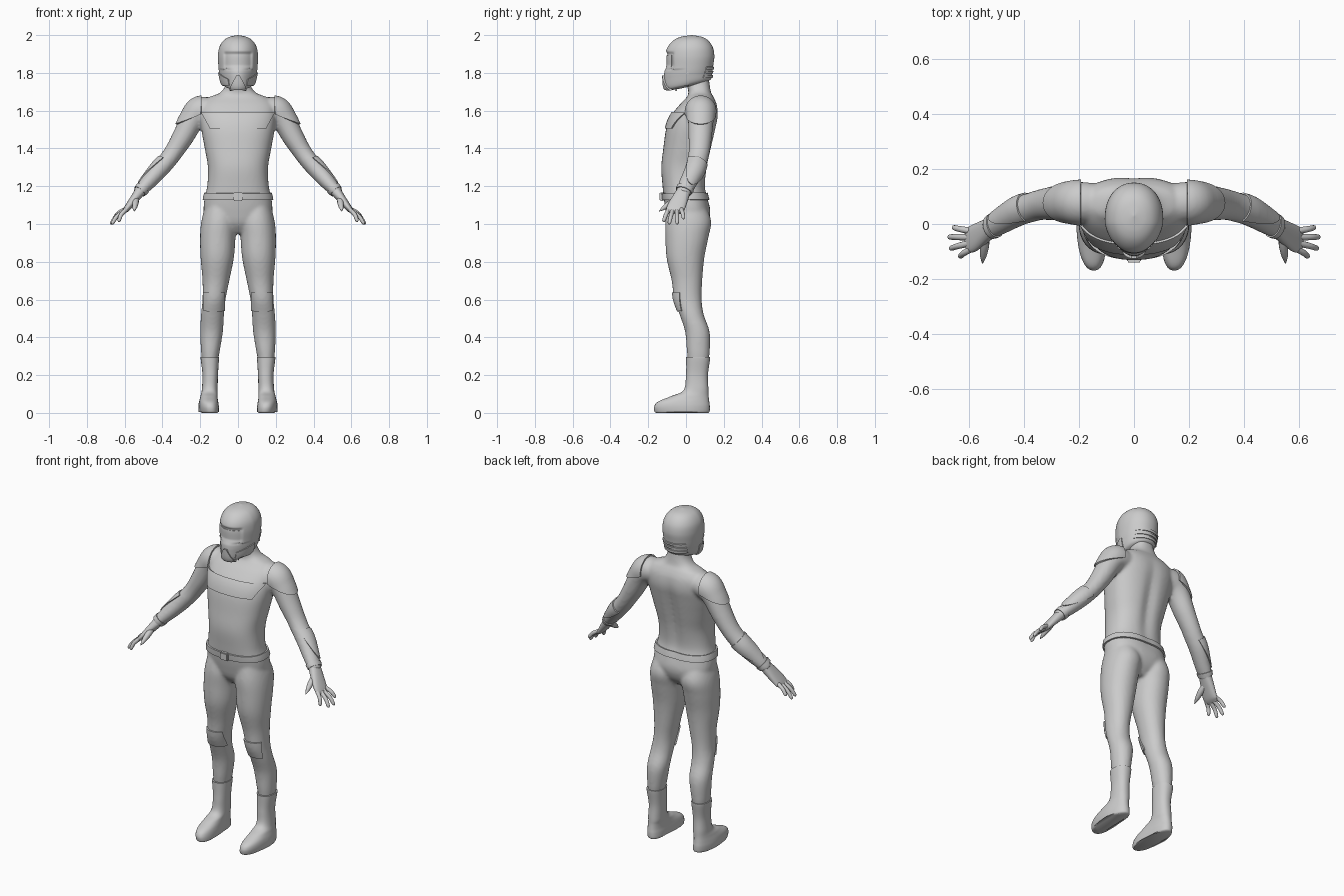
import bpy, bmesh, math
from mathutils import Vector

if "Cube" in bpy.data.objects:
    bpy.data.objects.remove(bpy.data.objects["Cube"])


def spline(rows, steps):
    """Smooth Catmull-Rom resampling of a short list of section rows."""
    rows = [tuple(r) + (0,) * (6 - len(r)) for r in rows]
    pts = [rows[0]] + rows + [rows[-1]]
    out = []
    for i in range(1, len(pts) - 2):
        for s in range(steps):
            t = s / steps
            out.append([0.5 * (2 * b + (c - a) * t + (2 * a - 5 * b + 4 * c - d) * t * t
                               + (3 * b - a - 3 * c + d) * t ** 3)
                        for a, b, c, d in zip(*pts[i - 1:i + 3])])
    return out + [list(rows[-1])]


def loft(bm, rows, p=2.0, n=32, steps=6, mirror=False, along=False):
    """Rows are x, y, z, half width, half depth, tilt. along=True follows the path."""
    secs = spline(rows, steps)
    for side in ((1, -1) if mirror else (1,)):
        rings = []
        for i, (x, y, z, a, b, tilt) in enumerate(secs):
            u, v = Vector((1, 0, 0)), Vector((0, 1, tilt))
            if along:
                t = (Vector(secs[min(i + 1, len(secs) - 1)][:3]) - Vector(secs[max(i - 1, 0)][:3])).normalized()
                v = (Vector((0, 1, 0)) - t * t.y).normalized()
                u = v.cross(t)
            ring = []
            for k in range(n):
                c, s = math.cos(2 * math.pi * k / n), math.sin(2 * math.pi * k / n)
                q = (Vector((x, y, z)) + u * math.copysign(abs(c) ** (2 / p), c) * max(a, .001)
                     + v * math.copysign(abs(s) ** (2 / p), s) * max(b, .001))
                ring.append(bm.verts.new((q.x * side, q.y, q.z)))
            rings.append(ring)
        for r0, r1 in zip(rings, rings[1:]):
            for k in range(n):
                bm.faces.new((r0[k], r0[(k + 1) % n], r1[(k + 1) % n], r1[k]))
        bm.faces.new(rings[0])
        bm.faces.new(rings[-1])


def to_object(name, bm):
    bmesh.ops.recalc_face_normals(bm, faces=bm.faces)
    me = bpy.data.meshes.new(name)
    bm.to_mesh(me)
    bm.free()
    ob = bpy.data.objects.new(name, me)
    bpy.context.collection.objects.link(ob)
    return ob


def apply(ob):
    dg = bpy.context.evaluated_depsgraph_get()
    me = bpy.data.meshes.new_from_object(ob.evaluated_get(dg))
    ob.modifiers.clear()
    ob.data = me
    return ob


def panel(name, src, planes, thick, mirror=False):
    """Armour plate: trim a copy of the surface (normals point to the removed side), then thicken."""
    bm = bmesh.new()
    bm.from_mesh(src.data)
    for co, no in planes:
        bmesh.ops.bisect_plane(bm, geom=bm.verts[:] + bm.edges[:] + bm.faces[:],
                               plane_co=co, plane_no=no, clear_outer=True)
    me = bpy.data.meshes.new(name)
    bm.to_mesh(me)
    bm.free()
    ob = bpy.data.objects.new(name, me)
    bpy.context.collection.objects.link(ob)
    m = ob.modifiers.new("Thickness", 'SOLIDIFY')
    m.thickness, m.offset = thick, 1
    if mirror:
        m = ob.modifiers.new("Mirror", 'MIRROR')
        m.use_mirror_merge = False
    return apply(ob)


def box(x0, x1, y0, y1, z0, z1):
    return [((x0, 0, 0), (-1, 0, 0)), ((x1, 0, 0), (1, 0, 0)), ((0, y0, 0), (0, -1, 0)),
            ((0, y1, 0), (0, 1, 0)), ((0, 0, z0), (0, 0, -1)), ((0, 0, z1), (0, 0, 1))]


# Body: torso, legs and arms fused into one smooth skin
bm = bmesh.new()
loft(bm, [(0, .01, .95, .05, .06), (0, .012, 1.0, .15, .10), (0, .012, 1.06, .18, .117),
          (0, 0, 1.13, .178, .117), (0, -.01, 1.2, .163, .114), (0, -.008, 1.3, .159, .123),
          (0, .008, 1.4, .176, .128), (0, .026, 1.5, .194, .132), (0, .045, 1.57, .2, .126),
          (0, .065, 1.63, .195, .1), (0, .075, 1.67, .155, .072), (0, .073, 1.695, .095, .06),
          (0, .065, 1.74, .064, .06), (0, .06, 1.8, .06, .058)], p=2.4, n=64, mirror=False)
for v in bm.verts:  # spine groove
    if v.co.y > .03 and 1.1 < v.co.z < 1.66:
        v.co.y -= .016 * math.exp(-(v.co.x / .035) ** 2) * math.sin(math.pi * (v.co.z - 1.1) / .56)
loft(bm, [(.095, 0, 1.12, .07, .09), (.1, .012, 1.02, .093, .121), (.107, .005, .93, .094, .114),
          (.11, -.003, .82, .088, .1), (.117, .005, .7, .071, .081), (.127, .01, .6, .061, .073),
          (.135, .03, .52, .061, .064), (.14, .06, .43, .06, .065), (.146, .065, .33, .05, .061),
          (.148, .065, .28, .043, .056), (.147, .06, .2, .034, .05)], p=2.1, mirror=True)
loft(bm, [(.12, .075, 1.6, .06, .07), (.195, .078, 1.598, .074, .075), (.242, .078, 1.55, .064, .068),
          (.292, .075, 1.46, .057, .062), (.337, .07, 1.387, .05, .056), (.375, .06, 1.335, .048, .054),
          (.42, .045, 1.285, .048, .053), (.475, .013, 1.222, .041, .047), (.515, -.01, 1.178, .033, .042),
          (.53, -.018, 1.16, .03, .037)], mirror=True, along=True)
body = to_object("body", bm)
m = body.modifiers.new("Fuse", 'REMESH')
m.mode, m.voxel_size = 'VOXEL', .009
m = body.modifiers.new("Relax", 'SMOOTH')
m.factor, m.iterations = .5, 6
apply(body)

# Hands: palm, four fingers, thumb
bm = bmesh.new()
loft(bm, [(.518, -.012, 1.173, .028, .036), (.555, -.035, 1.125, .022, .044),
          (.59, -.056, 1.08, .016, .048), (.61, -.06, 1.06, .008, .038)], p=2.4, n=24, mirror=True, along=True)
for base, tip in (((.594, -.093, 1.075), (.634, -.12, 1.012)), ((.602, -.071, 1.07), (.67, -.09, 1.0)),
                  ((.602, -.048, 1.07), (.676, -.047, 1.0)), ((.594, -.025, 1.08), (.66, -.012, 1.028))):
    a, b = Vector(base), Vector(tip)
    mid = a.lerp(b, .5) + Vector((.005, 0, .005))
    loft(bm, [(*a, .011, .012), (*mid, .011, .011), (*a.lerp(b, .9), .009, .009), (*b, .002, .002)],
         n=12, steps=4, mirror=True, along=True)
loft(bm, [(.542, -.04, 1.137, .018, .018), (.543, -.08, 1.112, .017, .017), (.547, -.115, 1.087, .012, .012),
          (.55, -.142, 1.068, .002, .002)], n=12, mirror=True, along=True)
to_object("hands", bm)

# Boots, toes turned slightly outward
bm = bmesh.new()
loft(bm, [(.158, -.021, 0, .046, .138), (.158, -.021, .008, .052, .146), (.158, -.021, .035, .053, .147),
          (.157, -.012, .06, .05, .135), (.154, .02, .088, .045, .1), (.15, .053, .12, .042, .066),
          (.147, .058, .2, .041, .058), (.149, .064, .28, .048, .063), (.149, .064, .295, .049, .064)],
     p=2.3, mirror=True)
for v in bm.verts:
    w = max(0, 1 - v.co.z / .13)
    v.co.x -= math.copysign(.08 * w * (v.co.y - .02), v.co.x)
    if v.co.z < .005 and -.09 < v.co.y < .05:  # instep arch
        v.co.z = .01
to_object("boots", bm)

# Helmet with tapered face and recessed visor
bm = bmesh.new()
loft(bm, [(0, .02, 1.728, .04, .07, .22), (0, .013, 1.74, .082, .118, .22), (0, .011, 1.79, .098, .127, .1),
          (0, .017, 1.84, .104, .128, .04), (0, .02, 1.89, .106, .13), (0, .022, 1.935, .099, .12),
          (0, .025, 1.97, .078, .094), (0, .028, 1.99, .047, .058), (0, .03, 2.0, .002, .002)],
     p=2.15, n=96, steps=10)
for v in bm.verts:
    x, y, z = v.co
    if y < 0:
        v.co.x *= 1 + y * (2.2 if z < 1.82 else 1.2)
        inset = min(1, max(0, (.085 - abs(x)) / .012)) * min(1, max(0, (1.915 - z) / .015)) \
            * min(1, max(0, (z - 1.81) / .03))
        v.co.y += .011 * inset
helmet = to_object("helmet", bm)
panel("visor", helmet, box(-.06, .06, -.2, -.02, 1.83, 1.895), .003)
slant = [((.042, 0, 1.71), (.9, 0, .4)), ((-.042, 0, 1.71), (-.9, 0, .4))]
panel("mouth_guard", helmet, box(-.05, .05, -.2, -.05, 1.715, 1.785) + slant, .01)
panel("jaw_guards", helmet, box(.03, .2, -.09, .015, 1.735, 1.8)
      + [((0, -.03, 1.79), (0, -.35, .94))], .005, True)
for i in range(3):
    z = 1.775 + i * .022
    panel(f"neck_ridge_{i + 1}", helmet, box(-.075, .075, .08, .2, z, z + .014), .006)

# Belt and buckle
panel("belt", body, box(-.25, .25, -.3, .3, 1.127, 1.163), .009)
bm = bmesh.new()
bmesh.ops.create_cube(bm, size=1)
for v in bm.verts:
    v.co = Vector((v.co.x * .05, v.co.y * .024 - .127, v.co.z * .044 + 1.145))
bmesh.ops.bevel(bm, geom=bm.edges[:], offset=.004, segments=2, affect='EDGES')
to_object("buckle", bm)

# Chest plate with slanted sides and split upper corners
chest = box(-.2, .2, -.2, .02, 1.505, 1.588)
chest += [((s * .145, 0, 1.505), (s * .88, 0, -.47)) for s in (1, -1)]
panel("chest_plate", body, chest, .008)

# Shoulder pads
panel("shoulder_pads", body, [((.193, 0, 0), (-1, 0, 0)), ((.315, 0, 1.53), (-.4, 0, -.92))], .009, True)

# Forearm guards on the outer side, wrist cuffs
d = Vector((.14, -.07, -.165)).normalized()
elbow, wrist = Vector((.385, .055, 1.325)), Vector((.512, -.01, 1.182))
panel("forearm_guards", body, [((.3, 0, 0), (-1, 0, 0)), (elbow, -d), (wrist, d),
                               (elbow, Vector((-.6, -.5, -.6)))], .006, True)
panel("wrist_cuffs", body, [((.3, 0, 0), (-1, 0, 0)), (wrist - d * .012, -d), (wrist + d * .012, d)], .005, True)

# Knee pads
panel("knee_pads", body, box(.075, .178, -.2, .05, .54, .638)
      + [((0, -.012, .59), (0, .97, .25))], .007, True)

# Smooth shading with crisp plate edges
for ob in bpy.data.objects:
    ob.select_set(True)
bpy.context.view_layer.objects.active = body
bpy.ops.object.shade_smooth_by_angle(angle=math.radians(40))
